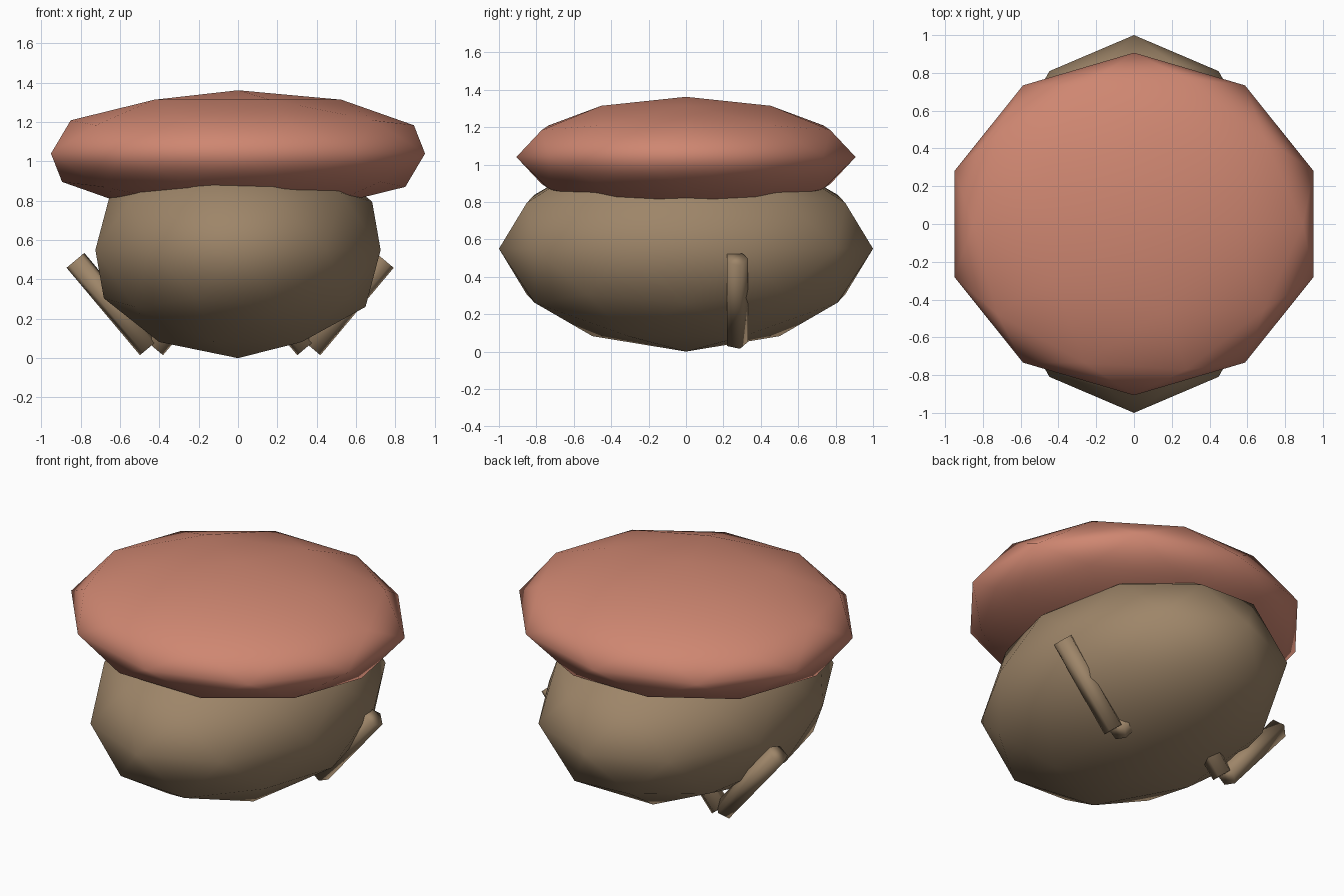
import bpy
import math

if "Cube" in bpy.data.objects:
    bpy.data.objects.remove(bpy.data.objects["Cube"])


def material(name, rgb):
    m = bpy.data.materials.new(name)
    m.diffuse_color = (*rgb, 1.0)
    m.use_nodes = True
    m.node_tree.nodes["Principled BSDF"].inputs["Base Color"].default_value = m.diffuse_color
    return m


brown = material("brown", (0.34, 0.235, 0.14))
terracotta = material("terracotta", (0.62, 0.24, 0.165))


def finish(name, mat):
    ob = bpy.context.object
    ob.name = name
    ob.data.materials.append(mat)
    bpy.ops.object.shade_smooth()
    return ob


def ellipsoid(name, z, size, mat):
    bpy.ops.mesh.primitive_ico_sphere_add(subdivisions=2, radius=1, location=(0, 0, z))
    ob = finish(name, mat)
    ob.scale = size
    return ob


# Rounded body and the flattened cap resting on it
ellipsoid("body", 0.55, (0.7625, 1.0, 0.55), brown)
ellipsoid("cap", 1.04, (1.0, 0.907, 0.322), terracotta)

# Four evenly spaced five-sided legs, leaning alternately left and right
for i in range(4):
    lean = math.radians(-40 if i % 2 == 0 else 40)
    bpy.ops.mesh.primitive_cylinder_add(
        vertices=5, radius=0.062, depth=0.58,
        location=(-0.64 + 0.4 * i, 0.27, 0.275), rotation=(0, lean, 0))
    finish(f"leg_{i + 1}", brown)
